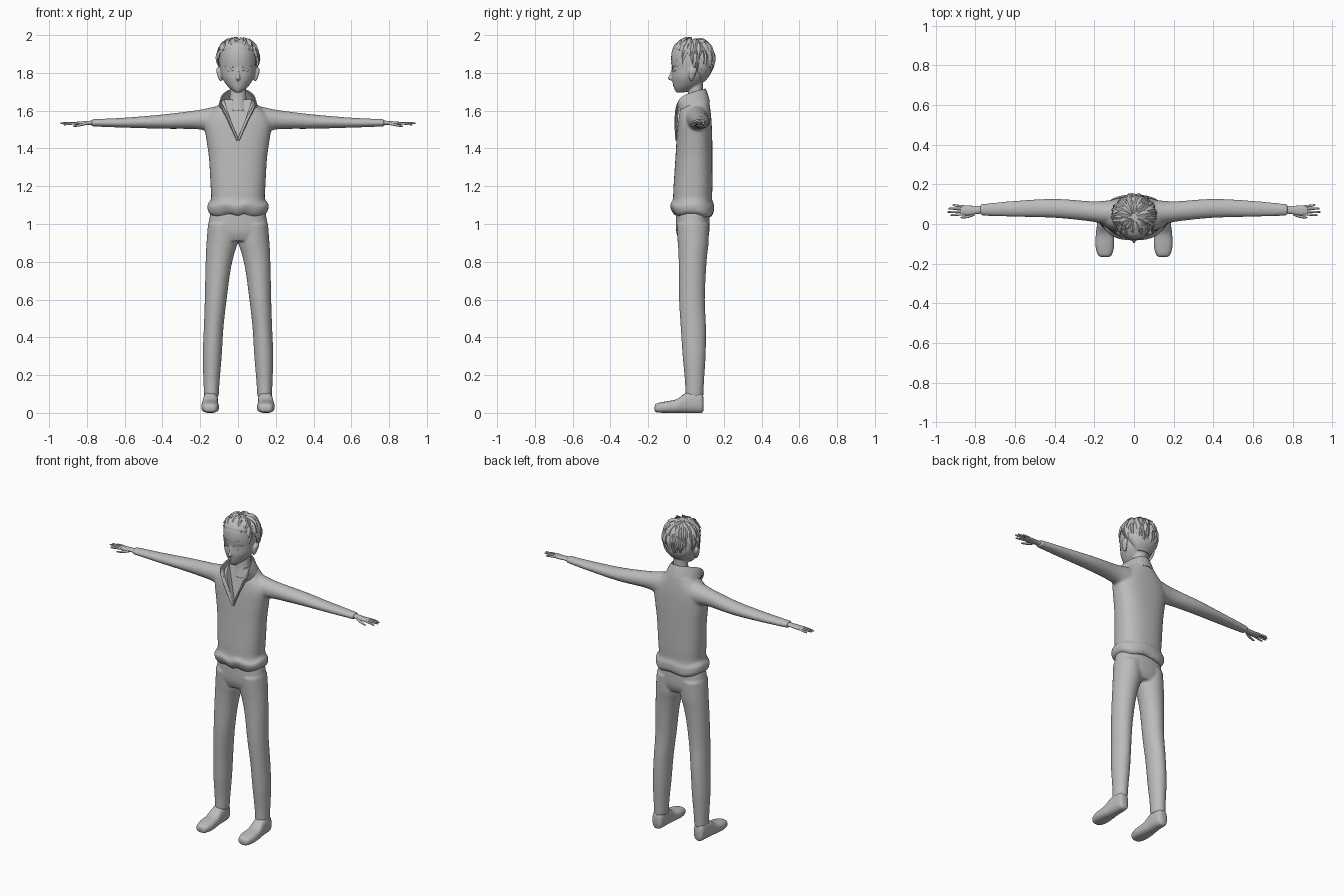
import bpy, bmesh, math, random
from mathutils import Vector

random.seed(4)
if "Cube" in bpy.data.objects:
    bpy.data.objects.remove(bpy.data.objects["Cube"])

grey = bpy.data.materials.new("plain_grey")
grey.use_nodes = True
grey.diffuse_color = (0.5, 0.5, 0.5, 1)
grey.node_tree.nodes["Principled BSDF"].inputs["Base Color"].default_value = (0.5, 0.5, 0.5, 1)


def spline(rows, k=4):
    """Smoothly interpolate a list of equal-length rows."""
    out = []
    for i in range(len(rows) - 1):
        a, b, c, d = (rows[min(max(j, 0), len(rows) - 1)] for j in range(i - 1, i + 3))
        for s in range(k):
            t = s / k
            out.append([q + 0.5 * t * (r - p + t * (2 * p - 5 * q + 4 * r - e + t * (3 * (q - r) + e - p)))
                        for p, q, r, e in zip(a, b, c, d)])
    return out + [list(rows[-1])]


def skin(bm, rings):
    """Join rings of points into a closed tube."""
    loops = [[bm.verts.new(p) for p in ring] for ring in rings]
    n = len(loops[0])
    for a, b in zip(loops, loops[1:]):
        for i in range(n):
            bm.faces.new((a[i], a[(i + 1) % n], b[(i + 1) % n], b[i]))
    bm.faces.new(loops[0])
    bm.faces.new(loops[-1])


def loft(bm, rows, axis="z", side=1, n=24, power=2.0):
    """Rows hold a position on the axis, then low/high extents on the other two axes."""
    rings = []
    for u, a0, a1, b0, b1 in spline(rows):
        ring = []
        for i in range(n):
            t = 2 * math.pi * i / n
            c, s = math.cos(t), math.sin(t)
            a = (a0 + a1) / 2 + (a1 - a0) / 2 * math.copysign(abs(c) ** (2 / power), c)
            b = (b0 + b1) / 2 + (b1 - b0) / 2 * math.copysign(abs(s) ** (2 / power), s)
            p = {"z": (a, b, u), "x": (u, a, b), "y": (a, u, b)}[axis]
            ring.append((p[0] * side, p[1], p[2]))
        rings.append(ring)
    skin(bm, rings)


def finish(name, bm, voxel=0, smooth=0, cutter=None, thick=0, angle=40):
    """Make an object, bake its modifiers and shade it."""
    bmesh.ops.recalc_face_normals(bm, faces=bm.faces)
    mesh = bpy.data.meshes.new(name)
    bm.to_mesh(mesh)
    bm.free()
    ob = bpy.data.objects.new(name, mesh)
    bpy.context.collection.objects.link(ob)
    if thick:
        m = ob.modifiers.new("thickness", "SOLIDIFY")
        m.thickness, m.offset = thick, 0
    if voxel:
        ob.modifiers.new("merge", "REMESH").voxel_size = voxel
    if smooth:
        m = ob.modifiers.new("soften", "SMOOTH")
        m.factor, m.iterations = 0.5, smooth
    if cutter:
        m = ob.modifiers.new("cut", "BOOLEAN")
        m.operation, m.object, m.solver = "DIFFERENCE", cutter, "EXACT"
    dg = bpy.context.evaluated_depsgraph_get()
    baked = bpy.data.meshes.new_from_object(ob.evaluated_get(dg))
    ob.modifiers.clear()
    ob.data = baked
    baked.materials.clear()
    baked.materials.append(grey)
    for o in bpy.context.selected_objects:
        o.select_set(False)
    ob.select_set(True)
    bpy.context.view_layer.objects.active = ob
    bpy.ops.object.shade_smooth_by_angle(angle=math.radians(angle))
    return ob


def sym(rows):
    return [(z, -x, x, y0, y1) for z, x, y0, y1 in rows]


# Jacket: body and sleeves merged, with an open neck
bm = bmesh.new()
for p in [(0, -.15, 1.44), (0, -.03, 1.44), (.085, -.15, 1.69), (-.085, -.15, 1.69),
          (.085, .025, 1.69), (-.085, .025, 1.69)]:
    bm.verts.new(p)
bmesh.ops.convex_hull(bm, input=bm.verts)
neck_cutter = finish("neck_cutter", bm)
neck_cutter.hide_render = True

bm = bmesh.new()
loft(bm, sym([(1.04, .13, -.04, .135), (1.06, .157, -.068, .147), (1.1, .161, -.084, .147),
              (1.128, .143, -.07, .138), (1.2, .145, -.066, .14), (1.35, .154, -.056, .14),
              (1.45, .168, -.05, .139), (1.53, .178, -.044, .136), (1.58, .16, -.038, .132),
              (1.62, .115, -.032, .127), (1.66, .075, -.01, .12)]), n=40, power=2.4)
for v in bm.verts:
    if v.co.z < 1.12:
        v.co.z += .007 * math.sin(5 * math.atan2(v.co.y, v.co.x) + .5)
for s in (-1, 1):
    loft(bm, [(.06, .0, .125, 1.46, 1.635), (.14, -.002, .118, 1.485, 1.618), (.22, .013, .115, 1.502, 1.602),
              (.4, .031, .127, 1.504, 1.58), (.6, .036, .117, 1.51, 1.563), (.775, .042, .1, 1.516, 1.555)],
         "x", s)
finish("jacket", bm, .007, 6, neck_cutter)
bpy.data.objects.remove(neck_cutter)

# Collar: an upright band that opens into the neckline
half = [((0, -.049, 1.445), (.006, -.053, 1.44)), ((.035, -.045, 1.535), (.05, -.058, 1.54)),
        ((.07, -.035, 1.6), (.09, -.05, 1.625)), ((.098, .01, 1.618), (.088, -.022, 1.672)),
        ((.092, .07, 1.63), (.064, .04, 1.698)), ((.05, .112, 1.64), (.035, .09, 1.712)),
        ((0, .124, 1.645), (0, .1, 1.717))]
rows = spline([a + b for a, b in half])
rows += [[-r[0], r[1], r[2], -r[3], r[4], r[5]] for r in rows[-2::-1]]
bm = bmesh.new()
band = [(bm.verts.new(r[:3]), bm.verts.new([(a + b) / 2 + (.008 if i == 2 else 0)
         for i, (a, b) in enumerate(zip(r[:3], r[3:]))]), bm.verts.new(r[3:])) for r in rows]
for a, b in zip(band, band[1:]):
    for i in (0, 1):
        bm.faces.new((a[i], a[i + 1], b[i + 1], b[i]))
finish("collar", bm, thick=.007)

# Trousers: hips and both legs merged
bm = bmesh.new()
loft(bm, sym([(1.09, .14, -.052, .122), (1.0, .157, -.054, .125), (.95, .162, -.05, .122),
              (.91, .14, -.035, .105)]), n=32, power=2.3)
for s in (-1, 1):
    loft(bm, [(1.0, .0, .159, -.05, .122), (.9, .003, .167, -.044, .12), (.84, .02, .17, -.04, .113),
              (.75, .04, .173, -.038, .106), (.6, .06, .176, -.037, .1), (.45, .077, .181, -.028, .106),
              (.3, .086, .187, -.018, .104), (.17, .097, .183, -.006, .096), (.085, .102, .18, -.004, .092)],
         "z", s)
finish("trousers", bm, .007, 5)

# Shoes
for s, label in ((1, "left"), (-1, "right")):
    bm = bmesh.new()
    loft(bm, [(-.166, .128, .166, .012, .036), (-.155, .112, .182, .003, .05), (-.11, .1, .194, 0, .06),
              (-.05, .103, .192, 0, .072), (-.01, .106, .187, 0, .1), (.04, .106, .183, 0, .118),
              (.08, .112, .178, 0, .108), (.092, .125, .166, .01, .085)], "y", s, power=2.6)
    finish(label + "_shoe", bm, angle=50)

# Hands: palm, fingers and thumb
for s, label in ((1, "left"), (-1, "right")):
    bm = bmesh.new()
    loft(bm, [(.75, .052, .092, 1.52, 1.55), (.79, .051, .09, 1.524, 1.546), (.83, .044, .093, 1.523, 1.543),
              (.868, .045, .094, 1.526, 1.54), (.876, .05, .09, 1.53, 1.537)], "x", s)
    for y, tip, dy, dz in ((.05, .925, -.006, -.008), (.062, .94, -.002, 0), (.075, .936, .003, 0),
                           (.088, .915, .008, -.005)):
        loft(bm, [(x, y + dy * f - r, y + dy * f + r, 1.534 + dz * f - r, 1.534 + dz * f + r)
                  for x, f, r in ((.855, 0, .006), (.89, .5, .0058), (tip - .006, .9, .0045), (tip, 1, .001))],
             "x", s, 10)
    loft(bm, [(.8, .044, .062, 1.525, 1.54), (.83, .032, .048, 1.518, 1.532), (.86, .028, .039, 1.514, 1.524),
              (.874, .03, .035, 1.515, 1.52)], "x", s, 10)
    finish(label + "_hand", bm, angle=60)

# Head with nose, neck and ears
bm = bmesh.new()
loft(bm, sym([(1.695, .012, -.048, -.015), (1.71, .034, -.06, .03), (1.735, .06, -.068, .075),
              (1.775, .085, -.075, .11), (1.82, .095, -.074, .13), (1.88, .098, -.079, .138),
              (1.93, .088, -.07, .13), (1.962, .055, -.04, .1), (1.972, .02, 0, .06)]), n=32)
loft(bm, sym([(1.6, .055, -.005, .1), (1.66, .045, .008, .09), (1.75, .043, .015, .09)]))
loft(bm, sym([(1.758, .004, -.08, -.06), (1.77, .011, -.098, -.06), (1.79, .008, -.088, -.06),
              (1.825, .005, -.076, -.06)]), n=12)
for s in (-1, 1):
    loft(bm, [(1.755, .084, .094, .022, .034), (1.775, .088, .106, .015, .044), (1.81, .09, .115, .016, .058),
              (1.828, .094, .112, .03, .056)], "z", s, 14)
head = finish("head", bm, .0045, 4)


# Facial features: thin plates laid on the face
def plate(name, cx, cz, w, h, lift, bend=0.0, tilt=0.0):
    bm = bmesh.new()
    rings = []
    for f in (1, .6, .2):
        ring = []
        for i in range(24):
            a = 2 * math.pi * i / 24
            u = f * math.cos(a)
            x, z = cx + w * u, cz + h * f * math.sin(a) + bend * (1 - u * u) + tilt * u
            hit, loc, _, _ = head.ray_cast(Vector((x, -.5, z)), Vector((0, 1, 0)))
            ring.append((x, (loc.y if hit else -.06) - lift, z))
        rings.append(ring)
    skin(bm, rings)
    bm.faces.remove(max(bm.faces, key=lambda f: (len(f.verts), f.calc_area())))
    finish(name, bm, thick=.0015)


for s, label in ((1, "left"), (-1, "right")):
    plate(label + "_eye", s * .043, 1.821, .022, .014, .001, .002, s * .003)
    plate(label + "_iris", s * .041, 1.821, .01, .0125, .0028)
    plate(label + "_pupil", s * .041, 1.82, .004, .006, .0045)
    plate(label + "_upper_lid", s * .044, 1.831, .026, .0025, .0035, .008, s * .004)
    plate(label + "_lower_lid", s * .043, 1.812, .016, .001, .0025, -.005)
    plate(label + "_brow", s * .045, 1.858, .029, .0035, .003, .005, s * .007)
plate("mouth", 0, 1.735, .014, .0018, .001, -.002)

# Hair: a scalp cap with layered tapering locks
CENTRE = Vector((0, .037, 1.87))


def scalp(az, el, r):
    a, e = math.radians(az), math.radians(el)
    return CENTRE + Vector((math.cos(e) * math.sin(a) * .104, -math.cos(e) * math.cos(a) * .106,
                            math.sin(e) * .108)) * r


def lock(bm, az0, el0, az1, el1, width, lift):
    rings = []
    for i in range(8):
        t = i / 7
        p = scalp(az0 + (az1 - az0) * t, el0 + (el1 - el0) * t, .98 + .05 * math.sin(math.pi * t) + lift * t ** 2)
        q = scalp(az0 + (az1 - az0) * (t + .05), el0 + (el1 - el0) * (t + .05), 1 + lift * t)
        out = (p - CENTRE).normalized()
        across = (q - p).cross(out).normalized()
        w = width * (.55 + .9 * t if t < .5 else 2 * (1 - t)) + .0004
        rings.append([p + across * w, p + out * w * .55, p - across * w, p - out * w * .55])
    skin(bm, rings)


bm = bmesh.new()
loft(bm, sym([(1.755, .045, .055, .1), (1.79, .078, .035, .128), (1.83, .099, .01, .14), (1.88, .103, -.03, .142),
              (1.92, .1, -.068, .138), (1.95, .08, -.06, .118), (1.972, .045, -.025, .085),
              (1.977, .01, .01, .05)]), n=32)
finish("hair_cap", bm)

bm = bmesh.new()
# start height, end height, count, azimuth range, width, tip lift
layers = [(72, 5, 15, 70, 290, .024, .1), (45, -28, 17, 95, 265, .021, .06), (10, -62, 11, 118, 242, .017, .0),
          (60, 18, 9, -70, 70, .016, .13), (28, 78, 9, -65, 65, .02, .14), (50, -12, 4, 72, 92, .014, .04),
          (50, -12, 4, 268, 288, .014, .04), (80, 38, 7, 110, 250, .019, .18)]
for el0, el1, count, a0, a1, width, lift in layers:
    for i in range(count):
        az = a0 + (a1 - a0) * i / (count - 1)
        lock(bm, az, el0 + random.uniform(-5, 5), az + random.uniform(-16, 16),
             el1 + random.uniform(-7, 7), width, lift + random.uniform(-.03, .05))
# Swept quiff at the front
for az, turn in ((-35, -22), (-10, -28), (12, 25), (38, 25)):
    lock(bm, az, 25, az + turn, 58, .02, .24)
finish("hair_locks", bm, angle=35)
